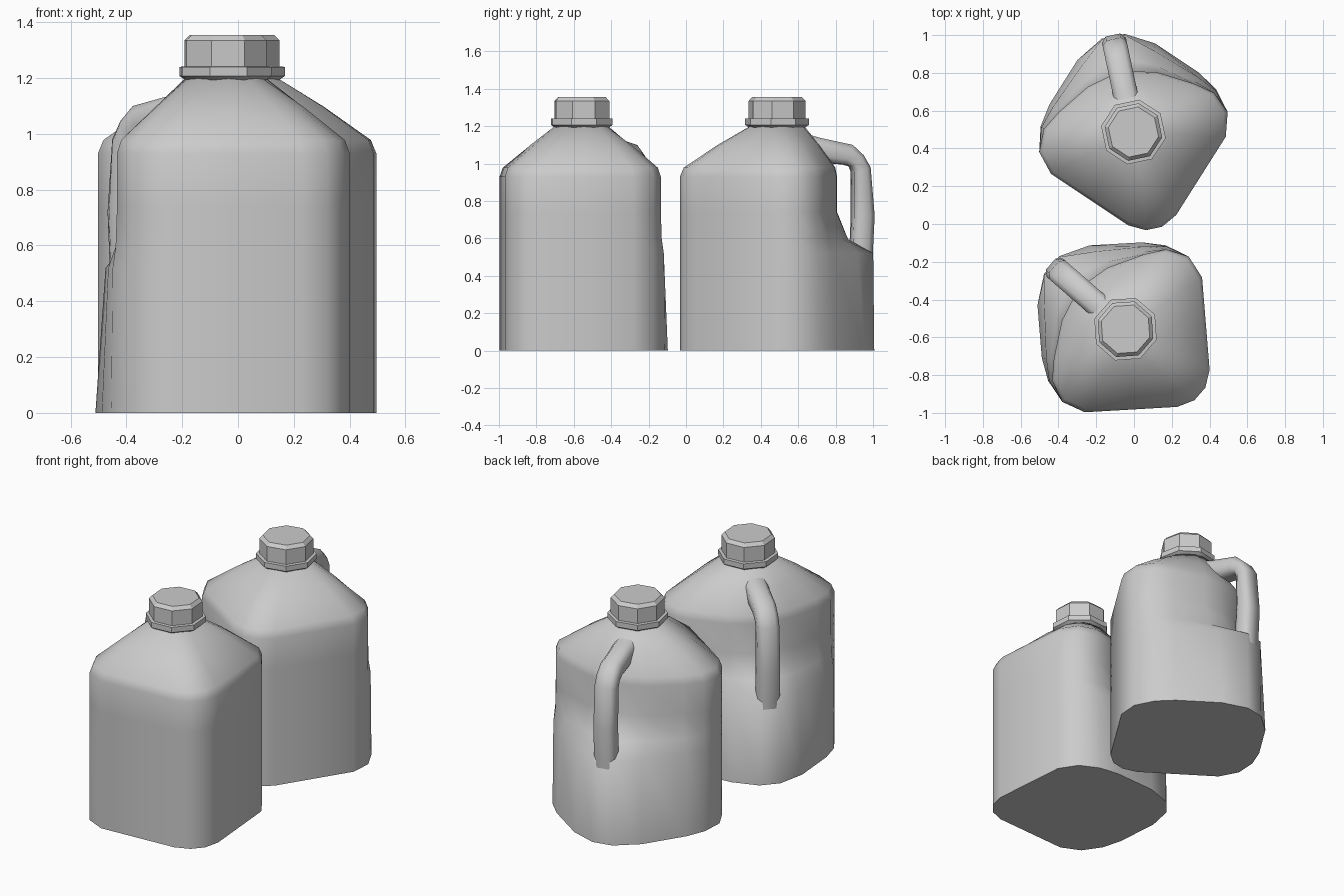
import bpy, bmesh
from math import radians, cos, sin, pi, atan2
from mathutils import Matrix

if "Cube" in bpy.data.objects:
    bpy.data.objects.remove(bpy.data.objects["Cube"])

# Local frame of one jug: +x points to the handle corner, mirrored in y.


def loft(name, rings, smooth_angle, matrix):
    bm = bmesh.new()
    vr = [[bm.verts.new(p) for p in r] for r in rings]
    n = len(vr[0])
    for a, b in zip(vr, vr[1:]):
        for i in range(n):
            j = (i + 1) % n
            bm.faces.new((a[i], a[j], b[j], b[i]))
    bm.faces.new(vr[0][::-1])
    bm.faces.new(vr[-1])
    bmesh.ops.recalc_face_normals(bm, faces=bm.faces)
    me = bpy.data.meshes.new(name)
    bm.to_mesh(me)
    bm.free()
    ob = bpy.data.objects.new(name, me)
    bpy.context.collection.objects.link(ob)
    ob.matrix_world = matrix
    bpy.ops.object.select_all(action='DESELECT')
    ob.select_set(True)
    bpy.context.view_layer.objects.active = ob
    bpy.ops.object.shade_smooth_by_angle(angle=radians(smooth_angle))
    return ob


def mirrored(half, z):
    zs = z if isinstance(z, list) else [z] * len(half)
    pts = [(x, y, h) for (x, y), h in zip(half, zs)]
    return pts + [(x, -y, h) for x, y, h in reversed(pts)]


# Half outlines of the body: three plain corners, then the handle corner
FRONT = [(-.522, .044), (-.477, .13), (-.30, .303), (-.126, .473), (0, .51)]
base = FRONT + [(.13, .475), (.235, .405), (.435, .21), (.518, .062)]
ledge = FRONT + [(.125, .472), (.215, .393), (.40, .195), (.512, .062)]
ledge_in = FRONT + [(.12, .462), (.20, .37), (.32, .19), (.375, .062)]
recess = FRONT + [(.115, .46), (.185, .365), (.285, .185), (.315, .062)]


def toward_neck(half, t):
    out = []
    for x, y in half:
        a = atan2(y, x)
        out.append((x * (1 - t) + .145 * cos(a) * t, y * (1 - t) + .145 * sin(a) * t))
    return out


def body_rings():
    return [
        mirrored(base, 0),
        mirrored(ledge, .52),
        mirrored(ledge_in, .595),
        mirrored(recess, .74),
        mirrored(recess, .93),
        mirrored(toward_neck(recess, .055), .978),
        mirrored(toward_neck(recess, .53), 1.098),
        mirrored(toward_neck(recess, 1), 1.2),
    ]


# Handle stations: outer x, z then inner x, z
HANDLE = [
    (.13, 1.165, .20, 1.02), (.23, 1.137, .30, 1.0), (.405, 1.10, .365, .995),
    (.465, 1.045, .40, .985), (.503, .98, .412, .955), (.525, .72, .412, .72),
    (.515, .53, .405, .56), (.512, .46, .40, .46),
]
SECTION = [(.04, 0), (.065, .25), (.065, .75), (.045, 1)]


def handle_rings():
    sec = SECTION + [(-v, t) for v, t in reversed(SECTION)]
    return [[(ox + (ix - ox) * t, v, oz + (iz - oz) * t) for v, t in sec]
            for ox, oz, ix, iz in HANDLE]


# Octagonal collar and screw cap
CAP = [(.14, 1.185), (.174, 1.207), (.174, 1.24), (.155, 1.242), (.155, 1.335), (.135, 1.355)]


def cap_rings():
    return [[(r * cos(pi / 8 + i * pi / 4), r * sin(pi / 8 + i * pi / 4), z)
             for i in range(8)] for r, z in CAP]


# Two copies of the jug, turned differently
for label, x, y, turn in (("back", -.003, .487, 102), ("front", -.045, -.557, 139)):
    m = Matrix.Translation((x, y, 0)) @ Matrix.Rotation(radians(turn), 4, 'Z')
    loft(label + "_jug_body", body_rings(), 55, m)
    loft(label + "_jug_handle", handle_rings(), 60, m)
    loft(label + "_jug_cap", cap_rings(), 30, m)
